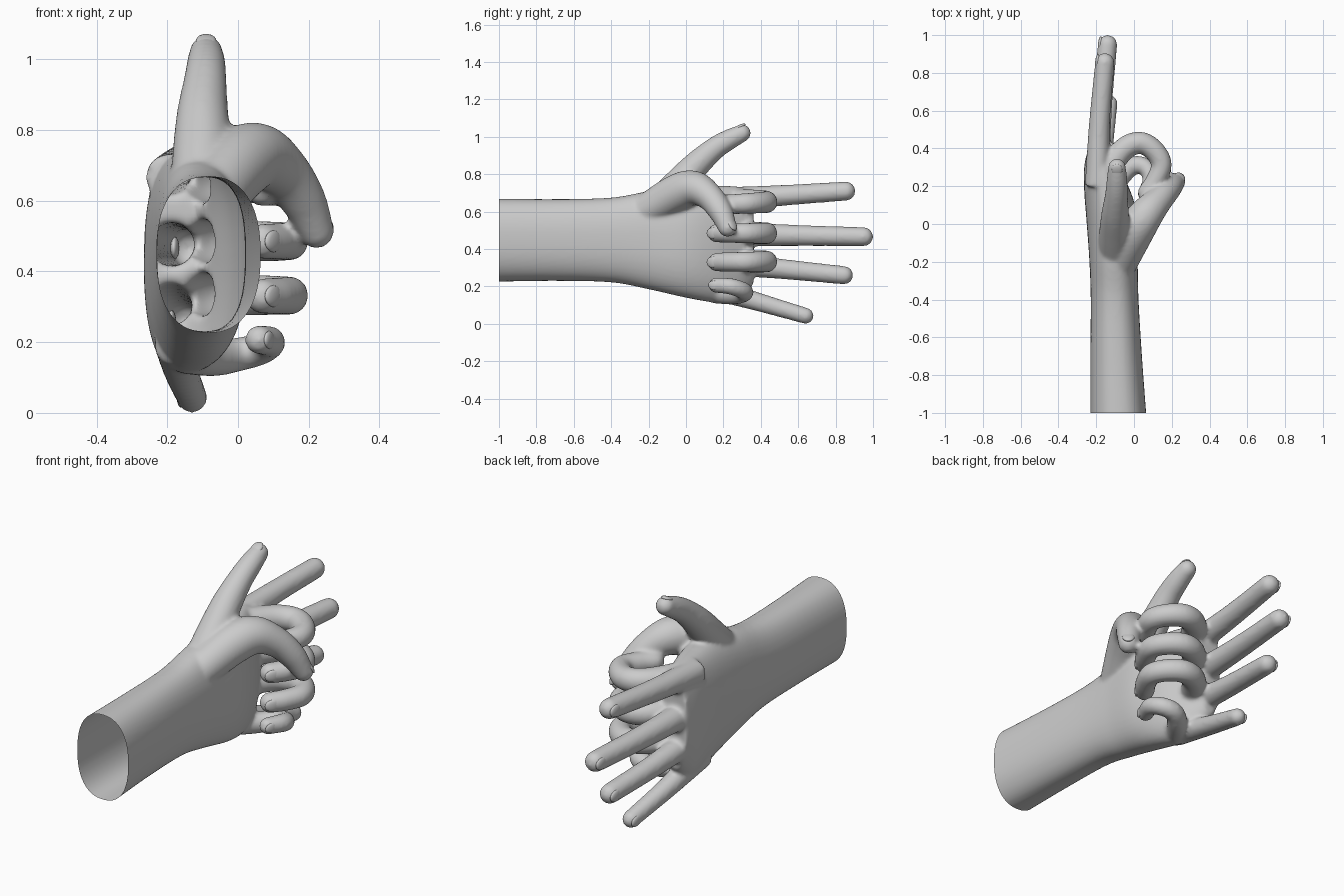
import bpy, bmesh, math
from mathutils import Vector, Matrix

if "Cube" in bpy.data.objects:
    bpy.data.objects.remove(bpy.data.objects["Cube"])

bm = bmesh.new()
N = 28


def skin(rings):
    """Join rings of points into a closed tube."""
    loops = [[bm.verts.new(p) for p in r] for r in rings]
    for a, b in zip(loops, loops[1:]):
        for i in range(len(a)):
            j = (i + 1) % len(a)
            bm.faces.new((a[i], a[j], b[j], b[i]))
    bm.faces.new(loops[0][::-1])
    bm.faces.new(loops[-1])


def spline(pts, steps=7):
    """Catmull-Rom through points of any dimension."""
    p = [Vector(q) for q in pts]
    p = [p[0] * 2 - p[1]] + p + [p[-1] * 2 - p[-2]]
    out = []
    for a, b, c, d in zip(p, p[1:], p[2:], p[3:]):
        for k in range(steps):
            t = k / steps
            out.append(0.5 * (2 * b + (c - a) * t + (2 * a - 5 * b + 4 * c - d) * t * t
                              + (3 * b - a - 3 * c + d) * t ** 3))
    return out + [p[-2]]


nails = []


def finger(path, nail):
    """Round-tipped tube along (x, y, z, radius) points; nail = direction it faces."""
    pts = spline(path)
    pos = [p.to_3d() for p in pts]
    rings, side = [], None
    for i, p in enumerate(pts):
        d = (pos[min(i + 1, len(pos) - 1)] - pos[max(i - 1, 0)]).normalized()
        side = d.orthogonal() if side is None else side - d * side.dot(d)
        side.normalize()
        up = d.cross(side)
        rings.append([pos[i] + p[3] * (side * math.cos(a) + up * math.sin(a))
                      for a in (2 * math.pi * k / N for k in range(N))])
    skin(rings)
    r = pts[-1][3]
    bmesh.ops.create_uvsphere(bm, u_segments=20, v_segments=12, radius=r,
                              matrix=Matrix.Translation(pos[-1]))
    n = Vector(nail)
    n = (n - d * n.dot(d)).normalized()
    nails.append((pos[-1] + n * r * 0.76, d, n, r))


# forearm and palm: y, x min, x max, z min, z max
sections = [(-1.05, -.231, .068, .225, .67), (-.7, -.231, .042, .23, .667),
            (-.4, -.229, .024, .222, .675), (-.2, -.236, .02, .185, .71),
            (0, -.25, .025, .14, .74), (.15, -.262, -.01, .115, .74),
            (.27, -.266, -.065, .12, .735), (.36, -.255, -.115, .21, .72)]
body = zip(spline([s[:3] for s in sections]), spline([s[2:] for s in sections]))
rings = []
for (y, x0, x1), (_, z0, z1) in body:
    ring = []
    for k in range(48):
        c, s = math.cos(2 * math.pi * k / 48), math.sin(2 * math.pi * k / 48)
        ring.append(((x0 + x1) / 2 + (x1 - x0) / 2 * math.copysign(abs(c) ** .85, c), y,
                     (z0 + z1) / 2 + (z1 - z0) / 2 * math.copysign(abs(s) ** .85, s)))
    rings.append(ring)
skin(rings)

# straight fingers: base y, base z, tip y, tip z, base radius, tip radius, tip x
for y0, z0, y1, z1, r0, r1, x1 in [(.2, .665, .855, .71, .066, .051, -.155),
                                   (.2, .48, .95, .466, .068, .051, -.14),
                                   (.2, .325, .845, .26, .064, .049, -.15),
                                   (.12, .195, .64, .043, .062, .043, -.13)]:
    x0 = -.195 if z0 > .2 else -.175
    mid = ((x0 + x1) / 2 - .008, (y0 + y1) / 2, (z0 + z1) / 2, (r0 + r1) / 2 - .003)
    finger([(x0, y0, z0, r0), mid, (x1, y1, z1, r1)], (-1, 0, 0))

# curled fingers: knuckle z, tip z, radius
for z0, z1, r in [(.66, .635, .057), (.485, .485, .056), (.335, .33, .056)]:
    curl = [(-.16, .25), (-.06, .39), (.03, .43), (.105, .39), (.145, .315), (.115, .23), (.07, .165)]
    finger([(x, y, z0 + (z1 - z0) * i / 6, r + .006 - .002 * i)
            for i, (x, y) in enumerate(curl)], (.8, -.6, 0))
finger([(-.15, .15, .17, .06), (-.07, .25, .155, .052), (0, .31, .165, .048), (.06, .3, .18, .046),
        (.09, .24, .2, .044), (.06, .16, .207, .041)], (.8, -.6, 0))

# raised thumb and folded thumb
finger([(-.1, -.16, .62, .09), (-.1, -.05, .735, .085), (-.1, .05, .845, .073),
        (-.093, .15, .935, .061), (-.09, .23, .985, .055), (-.09, .3, 1.02, .047)], (0, -.5, .8))
finger([(-.08, -.22, .6, .09), (0, -.05, .7, .1), (.06, .045, .725, .093),
        (.13, .125, .68, .074), (.185, .185, .6, .064), (.222, .222, .515, .05)], (.6, .7, .3))

bmesh.ops.recalc_face_normals(bm, faces=bm.faces)
me = bpy.data.meshes.new("hand")
bm.to_mesh(me)
bm.free()
hand = bpy.data.objects.new("hand", me)
bpy.context.collection.objects.link(hand)

# fuse into one skin
rm = hand.modifiers.new("fuse", 'REMESH')
rm.mode, rm.voxel_size = 'VOXEL', .01
sm = hand.modifiers.new("soften", 'SMOOTH')
sm.factor, sm.iterations = .5, 8
dg = bpy.context.evaluated_depsgraph_get()
fused = bpy.data.meshes.new_from_object(hand.evaluated_get(dg))
hand.modifiers.clear()

# open wrist end
b = bmesh.new()
b.from_mesh(fused)
bmesh.ops.bisect_plane(b, geom=b.verts[:] + b.edges[:] + b.faces[:], plane_co=(0, -1, 0),
                       plane_no=(0, 1, 0), clear_inner=True)
for f in b.faces:
    f.smooth = True
b.to_mesh(fused)
b.free()
hand.data = fused

# nails
for i, (p, d, n, r) in enumerate(nails):
    b = bmesh.new()
    m = Matrix((d, n.cross(d), n)).transposed().to_4x4()
    bmesh.ops.create_uvsphere(b, u_segments=16, v_segments=8, radius=1,
                              matrix=Matrix.Translation(p) @ m @ Matrix.Diagonal((r * .8, r * .62, r * .24, 1)))
    for f in b.faces:
        f.smooth = True
    mesh = bpy.data.meshes.new("nail")
    b.to_mesh(mesh)
    b.free()
    bpy.context.collection.objects.link(bpy.data.objects.new("nail_%d" % (i + 1), mesh))
